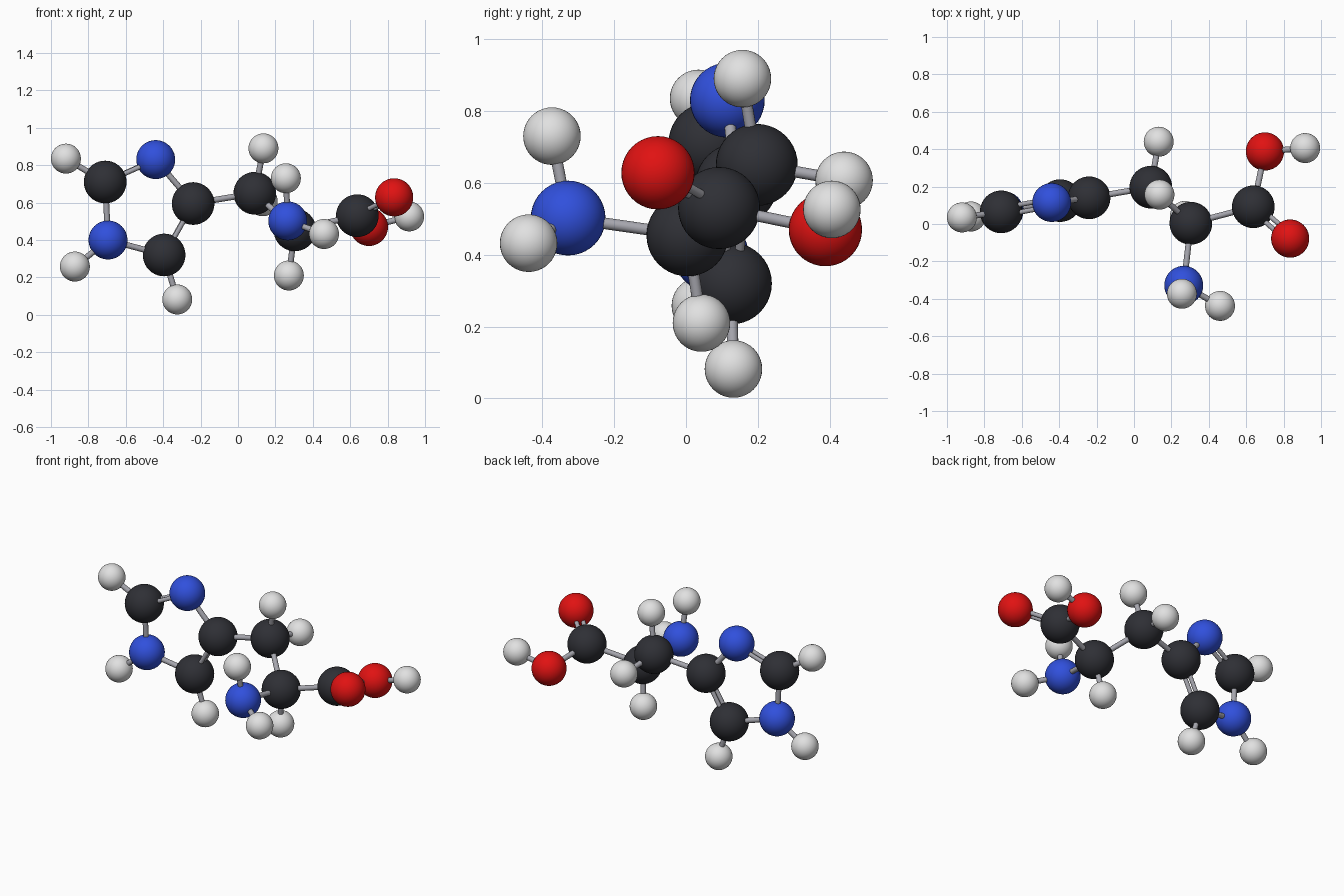
import bpy
from mathutils import Vector

if "Cube" in bpy.data.objects:
    bpy.data.objects.remove(bpy.data.objects["Cube"], do_unlink=True)


def material(name, rgb):
    mat = bpy.data.materials.new(name)
    mat.use_nodes = True
    color = (*rgb, 1.0)
    mat.diffuse_color = color
    mat.node_tree.nodes["Principled BSDF"].inputs["Base Color"].default_value = color
    return mat


rod_grey = material("rod grey", (0.38, 0.38, 0.42))

# Ball kinds: radius and colour
KINDS = {
    "carbon": (0.114, material("charcoal", (0.028, 0.029, 0.036))),
    "nitrogen": (0.104, material("blue", (0.03, 0.08, 0.72))),
    "oxygen": (0.102, material("red", (0.75, 0.006, 0.006))),
    "hydrogen": (0.08, material("pale grey", (0.75, 0.75, 0.75))),
}

# Ball centres, named by place in the chain
ATOMS = {
    "ring_tip_carbon": (-0.71, 0.065, 0.71),
    "ring_top_nitrogen": (-0.44, 0.115, 0.83),
    "ring_low_nitrogen": (-0.695, 0.07, 0.40),
    "ring_joint_carbon": (-0.24, 0.14, 0.595),
    "ring_low_carbon": (-0.395, 0.125, 0.32),
    "ring_tip_hydrogen": (-0.92, 0.035, 0.835),
    "ring_side_hydrogen": (-0.872, 0.04, 0.258),
    "ring_low_hydrogen": (-0.325, 0.132, 0.082),
    "bridge_carbon": (0.09, 0.197, 0.65),
    "bridge_top_hydrogen": (0.136, 0.157, 0.89),
    "bridge_back_hydrogen": (0.132, 0.44, 0.607),
    "centre_carbon": (0.304, 0.004, 0.454),
    "centre_hydrogen": (0.272, 0.043, 0.21),
    "amine_nitrogen": (0.266, -0.328, 0.502),
    "amine_top_hydrogen": (0.256, -0.373, 0.73),
    "amine_side_hydrogen": (0.46, -0.438, 0.432),
    "acid_carbon": (0.638, 0.092, 0.53),
    "acid_front_oxygen": (0.835, -0.078, 0.628),
    "acid_back_oxygen": (0.70, 0.388, 0.47),
    "acid_hydrogen": (0.915, 0.406, 0.526),
}

# Rods: start, end, number of parallel rods
BONDS = [
    ("ring_tip_carbon", "ring_top_nitrogen", 2),
    ("ring_tip_carbon", "ring_low_nitrogen", 1),
    ("ring_top_nitrogen", "ring_joint_carbon", 1),
    ("ring_joint_carbon", "ring_low_carbon", 2),
    ("ring_low_carbon", "ring_low_nitrogen", 1),
    ("ring_tip_carbon", "ring_tip_hydrogen", 1),
    ("ring_low_nitrogen", "ring_side_hydrogen", 1),
    ("ring_low_carbon", "ring_low_hydrogen", 1),
    ("ring_joint_carbon", "bridge_carbon", 1),
    ("bridge_carbon", "bridge_top_hydrogen", 1),
    ("bridge_carbon", "bridge_back_hydrogen", 1),
    ("bridge_carbon", "centre_carbon", 1),
    ("centre_carbon", "centre_hydrogen", 1),
    ("centre_carbon", "amine_nitrogen", 1),
    ("amine_nitrogen", "amine_top_hydrogen", 1),
    ("amine_nitrogen", "amine_side_hydrogen", 1),
    ("centre_carbon", "acid_carbon", 1),
    ("acid_carbon", "acid_front_oxygen", 2),
    ("acid_carbon", "acid_back_oxygen", 1),
    ("acid_back_oxygen", "acid_hydrogen", 1),
]


def finish(name, mat):
    obj = bpy.context.object
    obj.name = name
    obj.data.materials.append(mat)
    bpy.ops.object.shade_smooth_by_angle()


def add_rod(name, start, end, radius):
    axis = end - start
    bpy.ops.mesh.primitive_cylinder_add(
        vertices=16, radius=radius, depth=axis.length,
        location=(start + end) / 2,
        rotation=axis.to_track_quat("Z", "Y").to_euler())
    finish(name, rod_grey)


# Balls
for name, centre in ATOMS.items():
    radius, mat = KINDS[name.split("_")[-1]]
    bpy.ops.mesh.primitive_uv_sphere_add(
        segments=40, ring_count=20, radius=radius, location=centre)
    finish(name, mat)

# Rods, with double ones set side by side horizontally
for a, b, count in BONDS:
    start, end = Vector(ATOMS[a]), Vector(ATOMS[b])
    side = (end - start).cross(Vector((0, 0, 1))).normalized() * 0.02
    if count == 1:
        add_rod(f"rod_{a}_to_{b}", start, end, 0.016)
    else:
        for label, sign in (("first", 1), ("second", -1)):
            shift = side * sign
            add_rod(f"{label}_rod_{a}_to_{b}", start + shift, end + shift, 0.013)
